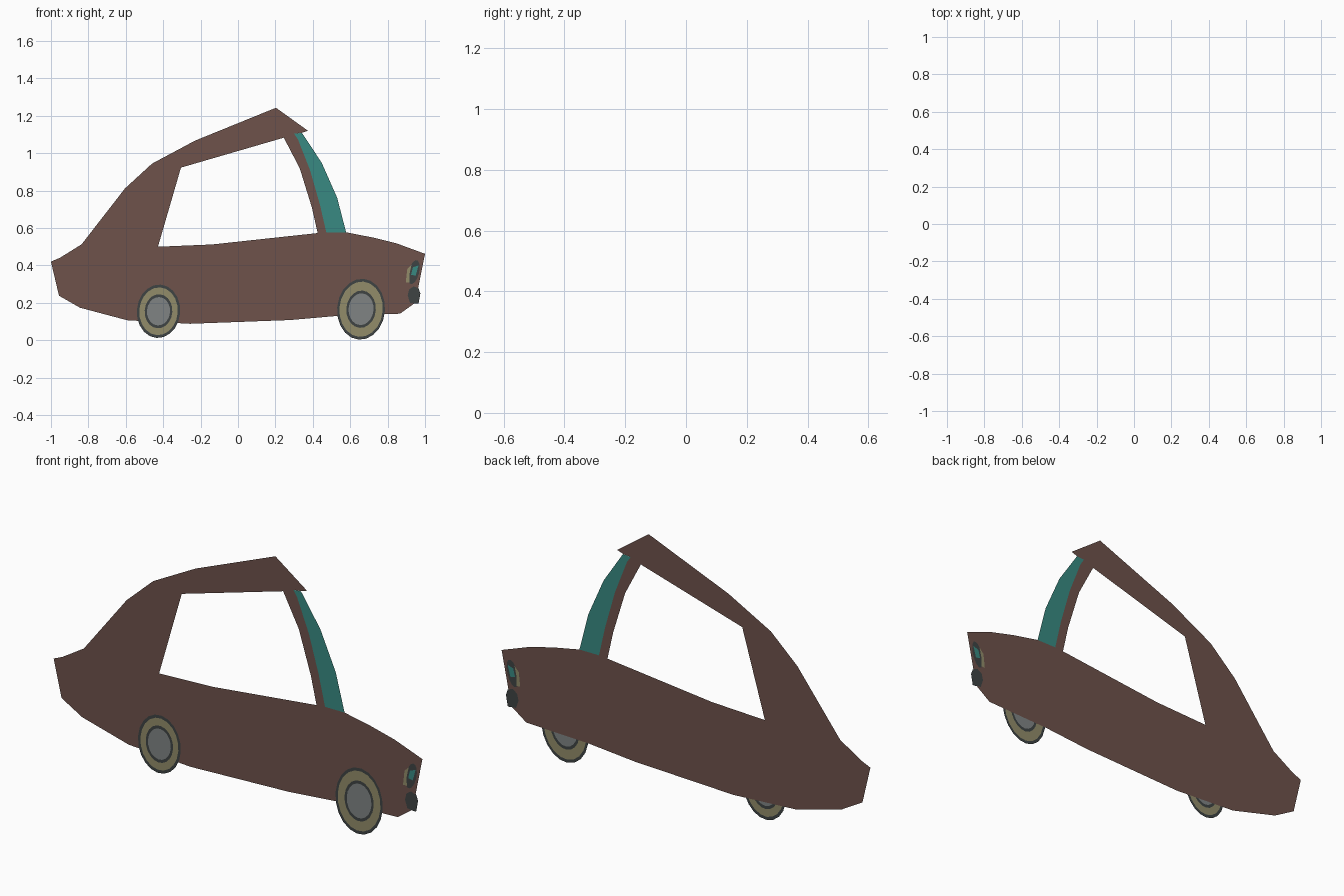
import bpy, bmesh, math

if "Cube" in bpy.data.objects:
    bpy.data.objects.remove(bpy.data.objects["Cube"])


def material(name, r, g, b):
    lin = lambda c: ((c / 255 + 0.055) / 1.055) ** 2.4
    m = bpy.data.materials.new(name)
    m.diffuse_color = (lin(r), lin(g), lin(b), 1)
    m.use_nodes = True
    m.node_tree.nodes["Principled BSDF"].inputs["Base Color"].default_value = m.diffuse_color
    return m


BROWN = material("brown_paint", 110, 82, 75)
TEAL = material("teal_glass", 56, 138, 130)
OLIVE = material("olive_whitewall", 146, 140, 106)
GREY = material("grey_hub", 128, 132, 132)
DARK = material("dark_rubber", 62, 68, 68)


def sheet(name, mat, outline, hole=None, y=0.0):
    """Flat sheet in the x-z plane, optionally with a hole, facing -y."""
    bm = bmesh.new()
    edges = []
    for loop in (outline, hole or []):
        vs = [bm.verts.new((x, y, z)) for x, z in loop]
        edges += [bm.edges.new((vs[i - 1], vs[i])) for i in range(len(vs))]
    bmesh.ops.triangle_fill(bm, edges=edges, use_beauty=True, use_dissolve=False,
                            normal=(0, -1, 0))
    bm.normal_update()
    for f in bm.faces:
        if f.normal.y > 0:
            f.normal_flip()
    me = bpy.data.meshes.new(name)
    bm.to_mesh(me)
    bm.free()
    me.materials.append(mat)
    ob = bpy.data.objects.new(name, me)
    bpy.context.collection.objects.link(ob)
    return ob


def ellipse(cx, cz, rx, rz, tilt=0.0, n=20):
    pts = []
    for i in range(n):
        a = 2 * math.pi * i / n
        u, v = rx * math.cos(a), rz * math.sin(a)
        pts.append((cx + u * math.cos(tilt) - v * math.sin(tilt),
                    cz + u * math.sin(tilt) + v * math.cos(tilt)))
    return pts


# Body silhouette with open side window
pillar = [(0.30, 1.105), (0.32, 1.075), (0.385, 0.91), (0.438, 0.725), (0.472, 0.577)]
body = [(-1, 0.42), (-0.95, 0.442), (-0.836, 0.513), (-0.604, 0.812), (-0.46, 0.944),
        (-0.23, 1.067), (0.203, 1.243), (0.374, 1.12), (0.337, 1.108)] + pillar + [
        (0.578, 0.577), (0.722, 0.549), (0.85, 0.517), (1, 0.462), (0.947, 0.2),
        (0.866, 0.142), (0.53, 0.13), (0.278, 0.108), (-0.257, 0.088),
        (-0.593, 0.107), (-0.845, 0.174), (-0.957, 0.238)]
window = [(-0.428, 0.5), (-0.305, 0.923), (0.245, 1.083), (0.33, 0.92),
          (0.395, 0.71), (0.426, 0.573), (-0.139, 0.512)]
sheet("car_body", BROWN, body, window)

# Windshield seen edge-on, between pillar and bonnet
sheet("windshield", TEAL, pillar + [(0.578, 0.577), (0.53, 0.762), (0.447, 0.95),
                                    (0.342, 1.108)])

# Wheels: concentric flat rings in front of the body
for name, cx, cz, radii in (
        ("rear", -0.425, 0.155, [(0.116, 0.143), (0.103, 0.128), (0.074, 0.091), (0.062, 0.076)]),
        ("front", 0.658, 0.166, [(0.128, 0.163), (0.116, 0.148), (0.079, 0.100), (0.067, 0.085)])):
    loops = [ellipse(cx, cz, rx, rz, -0.08) for rx, rz in radii] + [None]
    parts = (("tire", DARK), ("whitewall", OLIVE), ("rim", DARK), ("hub", GREY))
    for i, (part, mat) in enumerate(parts):
        sheet(f"{name}_{part}", mat, loops[i], loops[i + 1], -0.002)

# Headlight and bumper plates, visible from both sides
for side, s in (("near", -1), ("far", 1)):
    sheet(f"headlight_{side}", DARK, ellipse(0.94, 0.364, 0.028, 0.066, -0.25, 14), y=s * 0.002)
    sheet(f"headlight_glass_{side}", TEAL,
          [(0.925, 0.35), (0.95, 0.345), (0.965, 0.40), (0.935, 0.39)], y=s * 0.003)
    sheet(f"headlight_trim_{side}", OLIVE,
          [(0.897, 0.31), (0.918, 0.31), (0.916, 0.35), (0.928, 0.405), (0.905, 0.38)],
          y=s * 0.003)
sheet("bumper_end", DARK, [(0.92, 0.2), (0.965, 0.195), (0.975, 0.25), (0.965, 0.278),
                           (0.94, 0.288), (0.915, 0.272), (0.907, 0.24)], y=-0.002)
sheet("bumper_back", DARK, [(0.92, 0.2), (0.965, 0.195), (0.975, 0.25), (0.965, 0.278),
                            (0.94, 0.288), (0.915, 0.272), (0.907, 0.24)], y=0.002)
